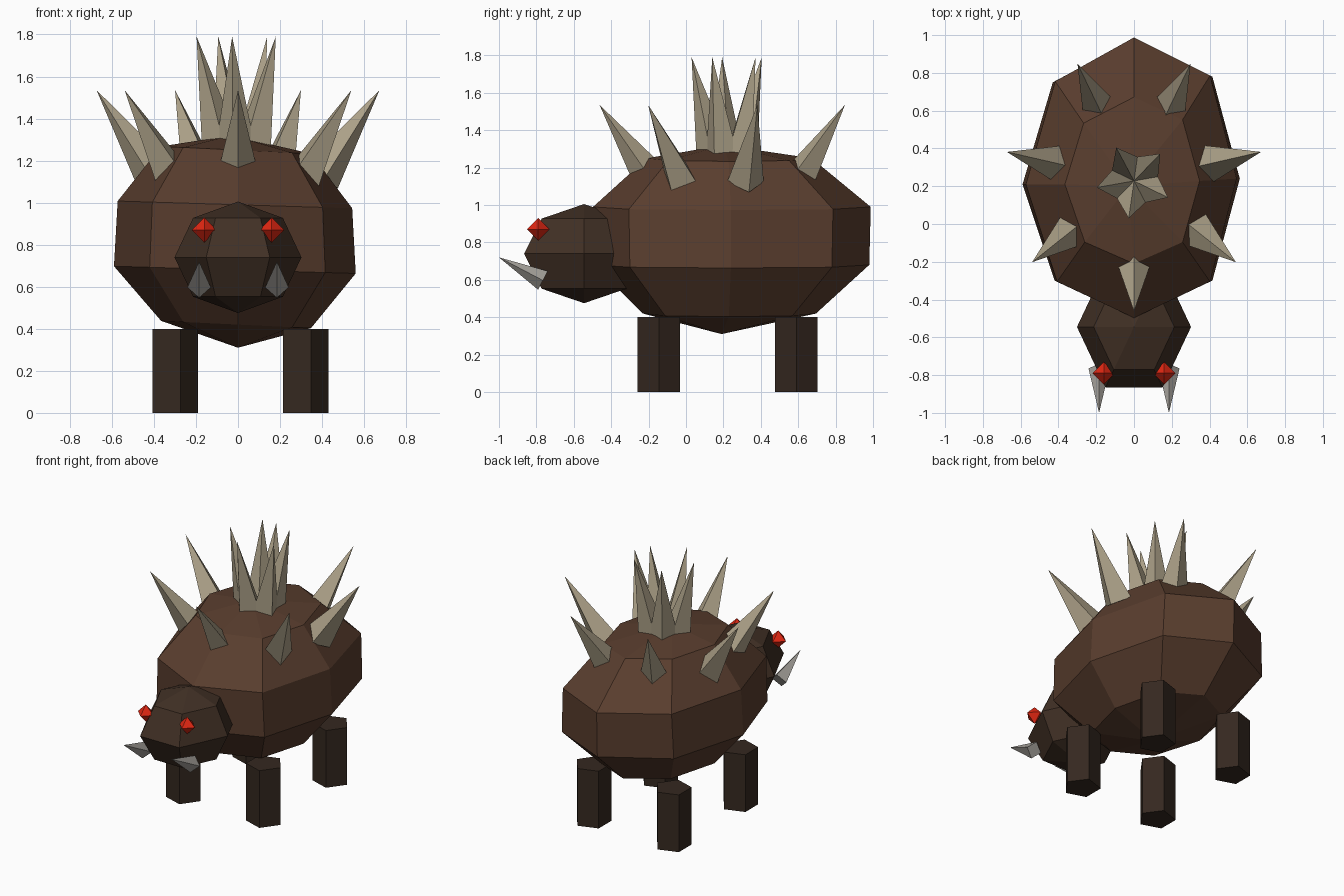
import bpy, bmesh
from math import sin, cos, pi, radians
from mathutils import Vector, Matrix

if "Cube" in bpy.data.objects:
    bpy.data.objects.remove(bpy.data.objects["Cube"])


def material(name, rgb):
    m = bpy.data.materials.new(name)
    m.diffuse_color = (*rgb, 1)
    m.use_nodes = True
    m.node_tree.nodes["Principled BSDF"].inputs["Base Color"].default_value = m.diffuse_color
    return m


HIDE = material("hide_brown", (0.10, 0.047, 0.027))
DARK = material("head_brown", (0.052, 0.029, 0.018))
LEG = material("leg_brown", (0.035, 0.021, 0.014))
BONE = material("spike_bone", (0.42, 0.36, 0.25))
TUSK = material("tusk_grey", (0.38, 0.36, 0.33))
RED = material("eye_red", (0.75, 0.02, 0.006))


def loft(name, bottom, rings, top, mat):
    """Join stacked rings of points, closed by a pole or (None) a flat cap."""
    bm = bmesh.new()
    loops = [[bm.verts.new(p) for p in ring] for ring in rings]
    n = len(loops[0])
    for a, b in zip(loops, loops[1:]):
        for i in range(n):
            j = (i + 1) % n
            bm.faces.new((a[i], a[j], b[j], b[i]))
    for pole, ring in ((bottom, loops[0]), (top, loops[-1])):
        if pole is None:
            bm.faces.new(ring)
        else:
            v = bm.verts.new(pole)
            for i in range(n):
                bm.faces.new((ring[i], ring[(i + 1) % n], v))
    bmesh.ops.recalc_face_normals(bm, faces=bm.faces)
    me = bpy.data.meshes.new(name)
    bm.to_mesh(me)
    bm.free()
    me.materials.append(mat)
    ob = bpy.data.objects.new(name, me)
    bpy.context.collection.objects.link(ob)
    return ob


def ball(name, centre, size, segments, rings, mat):
    c = Vector(centre)

    def point(k, i):
        p, a = pi * k / rings, 2 * pi * i / segments
        return c + Vector((size[0] * sin(p) * cos(a), size[1] * sin(p) * sin(a), -size[2] * cos(p)))
    loops = [[point(k, i) for i in range(segments)] for k in range(1, rings)]
    return loft(name, point(0, 0), loops, point(rings, 0), mat)


def spike(name, base, tip, radius, mat, outward):
    """Four-sided pyramid with one ridge facing outward."""
    base, tip, out = Vector(base), Vector(tip), Vector(outward)
    axis = (tip - base).normalized()
    u = (out - axis * out.dot(axis)).normalized()
    v = axis.cross(u)
    ring = [base + radius * (u * cos(a) + v * sin(a)) for a in (0, pi / 2, pi, 3 * pi / 2)]
    return loft(name, None, [ring], tip, mat)


# body: one irregular eight-point outline scaled into four rings
outline = [(0.56, 0.03), (0.415, 0.57), (0, 0.77), (-0.43, 0.54),
           (-0.59, 0.0), (-0.42, -0.51), (0, -0.70), (0.415, -0.51)]
levels = [(0.42, 0.62, 0.63), (0.68, 1.0, 1.0), (0.99, 0.97, 1.01), (1.25, 0.62, 0.60)]
rings = [[(x * sx, 0.21 + y * sy, z - 0.03 * x) for x, y in outline] for z, sx, sy in levels]
loft("body", (0, 0.19, 0.31), rings, (-0.03, 0.2, 1.32), HIDE)

# head
ball("head", (0, -0.545, 0.74), (0.302, 0.37, 0.265), 6, 4, DARK)

# eyes and tusks
for side, s in (("left", -1), ("right", 1)):
    ball("eye_" + side, (s * 0.16, -0.79, 0.87), (0.06, 0.06, 0.06), 4, 2, RED)
    spike("tusk_" + side, (s * 0.185, -0.765, 0.597), (s * 0.185, -1.0, 0.72),
          0.056, TUSK, (0, 0, -1))

# pentagonal legs
for side, x in (("left", -0.31), ("right", 0.31)):
    for end, y in (("front", -0.145), ("back", 0.59)):
        loops = [[(x + 0.12 * cos(2 * pi * i / 5), y + 0.12 * sin(2 * pi * i / 5), z)
                  for i in range(5)] for z in (0, 0.4)]
        loft(f"{end}_{side}_leg", None, loops, None, LEG)


def spike_ring(name, count, start, base_r, base_z, tip_r, tip_z, radius):
    for i in range(count):
        a = start + 2 * pi * i / count
        d = Vector((cos(a), sin(a), 0))
        c = Vector((0, 0.228, 0))
        spike(f"{name}_{i + 1}", c + d * base_r + Vector((0, 0, base_z)),
              c + d * tip_r + Vector((0, 0, tip_z)), radius, BONE, d)


# back spikes: outer ring and central crown
spike_ring("outer_spike", 7, -pi / 2, 0.405, 1.125, 0.69, 1.535, 0.1)
spike_ring("crown_spike", 5, radians(46), 0.08, 1.26, 0.2, 1.79, 0.095)
